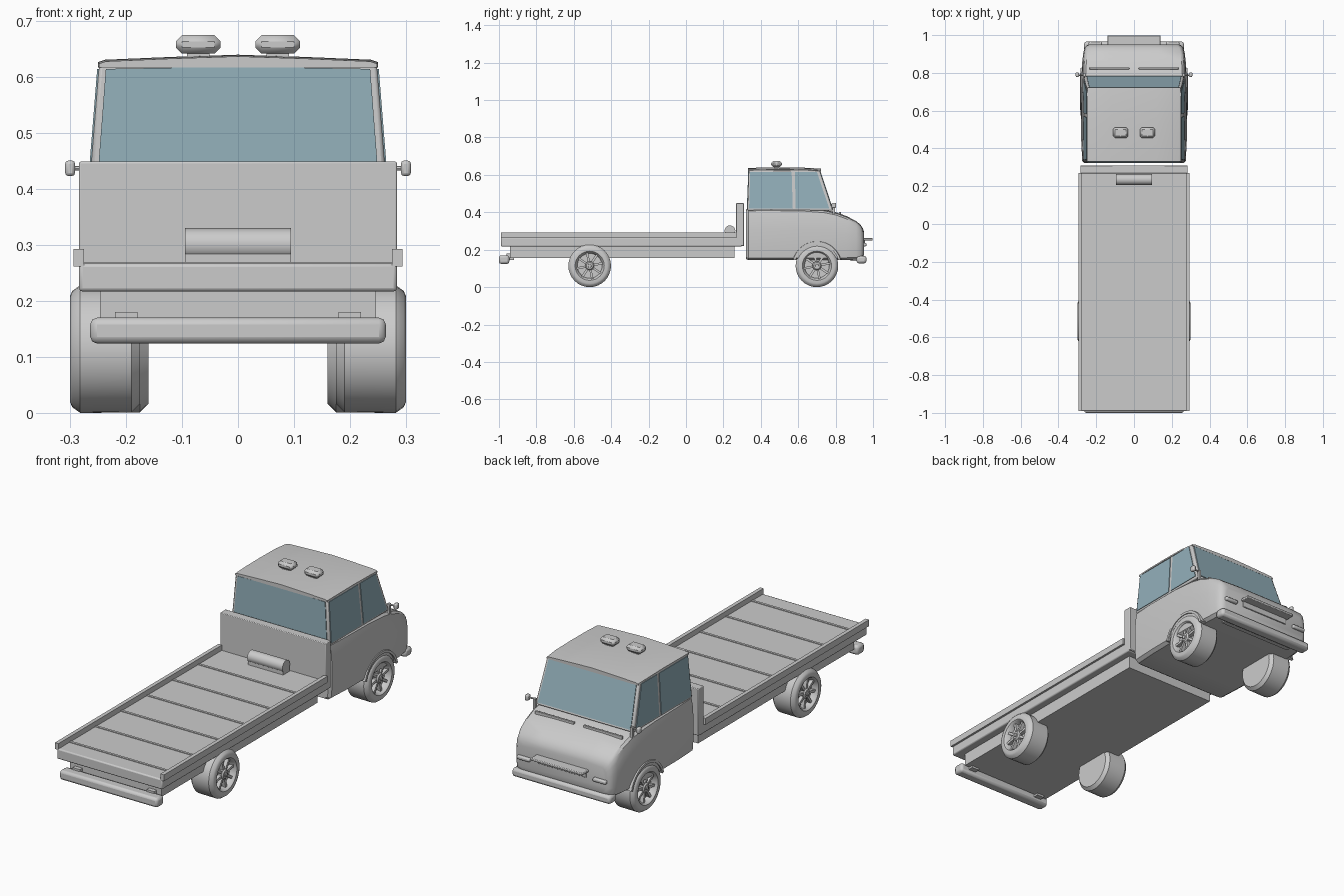
import bpy, bmesh, math
from mathutils import Vector

if "Cube" in bpy.data.objects:
    bpy.data.objects.remove(bpy.data.objects["Cube"])

glass = bpy.data.materials.new("glass")
glass.diffuse_color = (0.29, 0.43, 0.49, 1)
glass.use_nodes = True
glass.node_tree.nodes["Principled BSDF"].inputs["Base Color"].default_value = glass.diffuse_color


def finish(name, bm, bevel=0, segs=2, smooth=True):
    bmesh.ops.recalc_face_normals(bm, faces=bm.faces)
    me = bpy.data.meshes.new(name)
    bm.to_mesh(me)
    bm.free()
    ob = bpy.data.objects.new(name, me)
    bpy.context.collection.objects.link(ob)
    if bevel:
        m = ob.modifiers.new("bevel", 'BEVEL')
        m.width, m.segments, m.limit_method = bevel, segs, 'ANGLE'
    if smooth:
        bpy.ops.object.select_all(action='DESELECT')
        ob.select_set(True)
        bpy.context.view_layer.objects.active = ob
        bpy.ops.object.shade_smooth_by_angle(angle=math.radians(32))
    return ob


def box(name, x0, x1, y0, y1, z0, z1, bevel=0.0, segs=2):
    bm = bmesh.new()
    bmesh.ops.create_cube(bm, size=1)
    for v in bm.verts:
        v.co = Vector(((x0 + x1) / 2 + v.co.x * (x1 - x0),
                       (y0 + y1) / 2 + v.co.y * (y1 - y0),
                       (z0 + z1) / 2 + v.co.z * (z1 - z0)))
    return finish(name, bm, bevel, segs, bevel > 0)


def loft(name, rings, cap=True, closed=True, **kw):
    bm = bmesh.new()
    vr = [[bm.verts.new(p) for p in r] for r in rings]
    n = len(vr[0])
    for a, b in zip(vr, vr[1:]):
        for i in range(n if closed else n - 1):
            j = (i + 1) % n
            bm.faces.new((a[i], a[j], b[j], b[i]))
    if cap:
        bm.faces.new(vr[0])
        bm.faces.new(vr[-1])
    return finish(name, bm, **kw)


def lathe_x(name, profile, cy, cz, side, n=32, cap=True):
    rings = [[(side * x, cy + r * math.cos(2 * math.pi * i / n),
               cz + r * math.sin(2 * math.pi * i / n)) for i in range(n)]
             for x, r in profile]
    return loft(name, rings, cap)


# flat bed
box("chassis_frame", -.247, .247, -.94, .26, .155, .222)
box("bed_deck", -.284, .284, -.99, .30, .217, .267, .006)
box("headboard", -.284, .284, .268, .31, .22, .449, .003)
for s in (-1, 1):
    a, b = sorted((s * .275, s * .294))
    box("bed_side_rail", a, b, -.99, .27, .262, .293)
for i in range(6):
    y = .09 - .198 * i
    box("bed_cross_strip", -.275, .275, y - .006, y + .006, .262, .270)
lathe_x("winch_drum", [(-.095, .029), (.095, .029)], .235, .301, 1, 16)
box("winch_base", -.095, .095, .212, .262, .264, .285)
box("rear_bumper", -.264, .264, -1, -.945, .124, .17, .012)
for s in (-.2, .2):
    box("bumper_bracket", s - .02, s + .02, -.96, -.92, .145, .18)


# wheels: lathed tyre with a dished rim, spokes and hub
def wheel(name, s, cy, xo):
    cz, w = .114, .125
    lathe_x(name + "_tyre", [(xo - w, .06), (xo - w, .098), (xo - w + .015, .113),
            (xo - .018, .114), (xo - .004, .104), (xo, .095), (xo, .078),
            (xo - .006, .072), (xo - .03, .066)], cy, cz, s)
    lathe_x(name + "_hub", [(xo - .04, .024), (xo - .012, .024), (xo - .006, .018)],
            cy, cz, s, 16)
    lathe_x(name + "_hub_cap", [(xo - .01, .011), (xo - .002, .009)], cy, cz, s, 12)
    bm = bmesh.new()
    for k in range(8):
        a = k * math.pi / 4 + .2
        u = Vector((0, math.cos(a), math.sin(a)))
        t = Vector((0, -math.sin(a), math.cos(a))) * .006
        c = Vector((s * (xo - .012), cy, cz))
        d = Vector((s * -.025, 0, 0))
        f = [c + u * .018 - t, c + u * .018 + t, c + u * .072 + t, c + u * .072 - t]
        p = [bm.verts.new(q) for q in f]
        q = [bm.verts.new(e + d) for e in f]
        bm.faces.new(p)
        for i in range(4):
            bm.faces.new((p[i], p[(i + 1) % 4], q[(i + 1) % 4], q[i]))
    finish(name + "_spokes", bm, smooth=False)


for s in (-1, 1):
    wheel("rear_wheel", s, -.515, .30)
    wheel("front_wheel", s, .70, .285)
    # wheel arch lip
    rings = []
    for i in range(17):
        a = math.pi * (.08 + .84 * i / 16)
        rings.append([(s * x, .70 + r * math.cos(a), .114 + r * math.sin(a))
                      for x, r in ((.25, .118), (.284, .118), (.284, .130), (.25, .138))])
    loft("wheel_arch", rings)

# cab lower body: sections along y of (y, half width, bottom, top)
stations = [(.322, .262, .15, .413), (.333, .274, .144, .420), (.45, .28, .144, .421),
            (.62, .281, .144, .419), (.74, .279, .144, .410), (.80, .277, .144, .398),
            (.86, .274, .145, .376), (.91, .268, .147, .350), (.933, .261, .15, .331),
            (.945, .251, .158, .312), (.951, .236, .17, .294)]
rings = []
for y, w, b, t in stations:
    h = t - b
    half = [(w - .022, b), (w - .005, b + .012), (w, b + .07 * h / .27),
            (w, b + .6 * h), (w - .004, b + .82 * h), (w - .011, t - .012), (w - .022, t - .002),
            (w * .5, t + .003)]
    rings.append([(x, y, z) for x, z in half] + [(-x, y, z) for x, z in reversed(half)])
loft("cab_body", rings)

# cab upper: tapered shell with a crowned roof
def upper_corner(sx, front, t):
    x = .265 + (.248 - .265) * t
    y = (.785 + (.715 - .785) * t) if front else (.328 + .008 * t)
    return Vector((sx * x, y, .41 + .212 * t))


loft("cab_upper", [[upper_corner(sx, fr, t) for sx, fr in
                    ((-1, 0), (1, 0), (1, 1), (-1, 1))] for t in (0, 1)], bevel=.006)
rings = []
for y, inset, dz in ((.331, .002, 0), (.40, 0, .002), (.53, 0, .003), (.65, 0, .001), (.722, .004, -.004)):
    w = .250 - inset
    row = [(-w, .617), (-w, .624), (-w + .012, .628), (-.12, .633), (0, .637),
           (.12, .633), (w - .012, .628), (w, .624), (w, .617)]
    rings.append([(x, y, z + dz) for x, z in row])
loft("roof", rings)


# glass panes laid just outside the shell
def pane(name, pts, push):
    bm = bmesh.new()
    vs = [bm.verts.new(Vector(p) + Vector(push)) for p in pts]
    f = bm.faces.new(vs)
    out = bmesh.ops.extrude_face_region(bm, geom=[f])
    for v in out['geom']:
        if isinstance(v, bmesh.types.BMVert):
            v.co -= Vector(push) * 2
    ob = finish(name, bm, smooth=False)
    ob.data.materials.append(glass)


def on_face(a, b, u, t):
    return upper_corner(*a, t).lerp(upper_corner(*b, t), u)


for nm, fr, push in (("windscreen", 1, (0, .003, .001)), ("rear_window", 0, (0, -.003, 0))):
    L, R = (-1, fr), (1, fr)
    pane(nm, [on_face(L, R, u, t) for u, t in
              ((.025, .05), (.975, .05), (.975, .965), (.5, .985), (.025, .965))], push)
for s in (-1, 1):
    A, B = (s, 0), (s, 1)
    for nm, q in (("rear_side_window", ((.02, .05), (.535, .05), (.60, .965), (.02, .965))),
                  ("front_side_window", ((.57, .05), (.965, .05), (.955, .965), (.645, .965)))):
        pane(nm, [on_face(A, B, u, t) for u, t in q], (s * .003, 0, 0))

    # roof lights with feet
    box("roof_light", s * .071 - .04, s * .071 + .04, .455, .512, .642, .675, .011, 1)
    box("roof_light_foot", s * .071 - .02, s * .071 + .02, .47, .497, .63, .65)
    # door mirrors
    box("mirror", s * .3 - .009, s * .3 + .009, .778, .803, .423, .451, .006)
    lathe_x("mirror_arm", [(.255, .004), (.295, .004)], .788, .437, s, 8)
    box("mirror_stalk", s * .262 - .006, s * .262 + .006, .782, .796, .39, .441)
    # front lamps and wipers
    box("front_lamp", s * .205 - .035, s * .205 + .035, .935, .965, .218, .236, .006)
    box("wiper", s * .13 - .105, s * .13 + .105, .818, .828, .385, .402, .002)

# front bumper and grille
box("front_bumper", -.265, .265, .912, .965, .127, .167, .012)
box("bumper_mount", -.2, .2, .88, .93, .14, .17)
box("grille_lip", -.14, .14, .935, .998, .250, .262, .003)
box("grille_panel", -.13, .13, .93, .956, .222, .252, .002)
